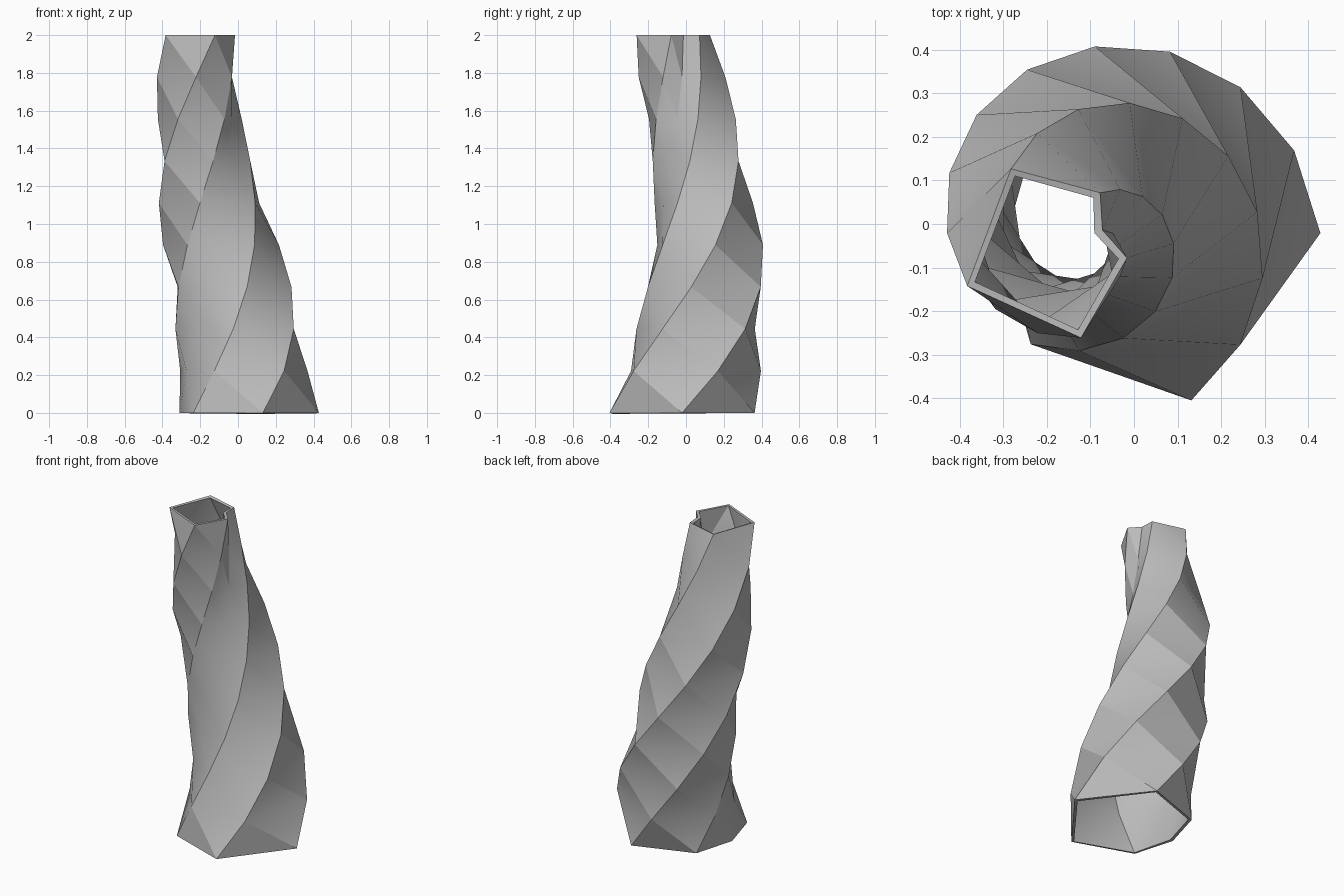
import bpy
import bmesh
import math

cube = bpy.data.objects.get("Cube")
if cube:
    bpy.data.objects.remove(cube, do_unlink=True)

SIDES, FLOORS, HEIGHT = 6, 9, 2.0
CENTRE_X, CENTRE_Y = -0.09, -0.021
TWIST = math.radians(22.5)            # turn per floor
BASE_R, TOP_R, BULGE = 0.369, 0.168, 0.149

# Matte grey used on the whole tower
grey = bpy.data.materials.new("light_grey")
grey.use_nodes = True
colour = (0.5, 0.5, 0.5, 1.0)
grey.diffuse_color = colour
grey.node_tree.nodes["Principled BSDF"].inputs["Base Color"].default_value = colour


def floor_ring(bm, level):
    """One lopsided hexagon, shrunk and turned according to its level."""
    t = level / FLOORS
    mean = BASE_R + (TOP_R - BASE_R) * t
    ring = []
    for i in range(SIDES):
        a = math.tau * i / SIDES
        r = mean + BULGE * math.cos(a)
        b = a + TWIST * level
        ring.append(bm.verts.new((CENTRE_X + r * math.cos(b),
                                  CENTRE_Y + r * math.sin(b), HEIGHT * t)))
    return ring


# Twisted, tapering wall folded along the short diagonals
bm = bmesh.new()
rings = [floor_ring(bm, k) for k in range(FLOORS + 1)]
for low, high in zip(rings, rings[1:]):
    for i in range(SIDES):
        j = (i + 1) % SIDES
        bm.faces.new((low[i], low[j], high[i]))
        bm.faces.new((low[j], high[j], high[i]))
mesh = bpy.data.meshes.new("twisted_tower")
bm.to_mesh(mesh)
bm.free()
mesh.materials.append(grey)
tower = bpy.data.objects.new("twisted_tower", mesh)
bpy.context.collection.objects.link(tower)

# Thin wall, open at both ends
shell = tower.modifiers.new("wall_thickness", 'SOLIDIFY')
shell.thickness = 0.02
shell.offset = -1.0

# Soft strips between crisp ridges
bpy.ops.object.select_all(action='DESELECT')
tower.select_set(True)
bpy.context.view_layer.objects.active = tower
bpy.ops.object.modifier_apply(modifier=shell.name)
bpy.ops.object.shade_smooth_by_angle(angle=math.radians(30))
